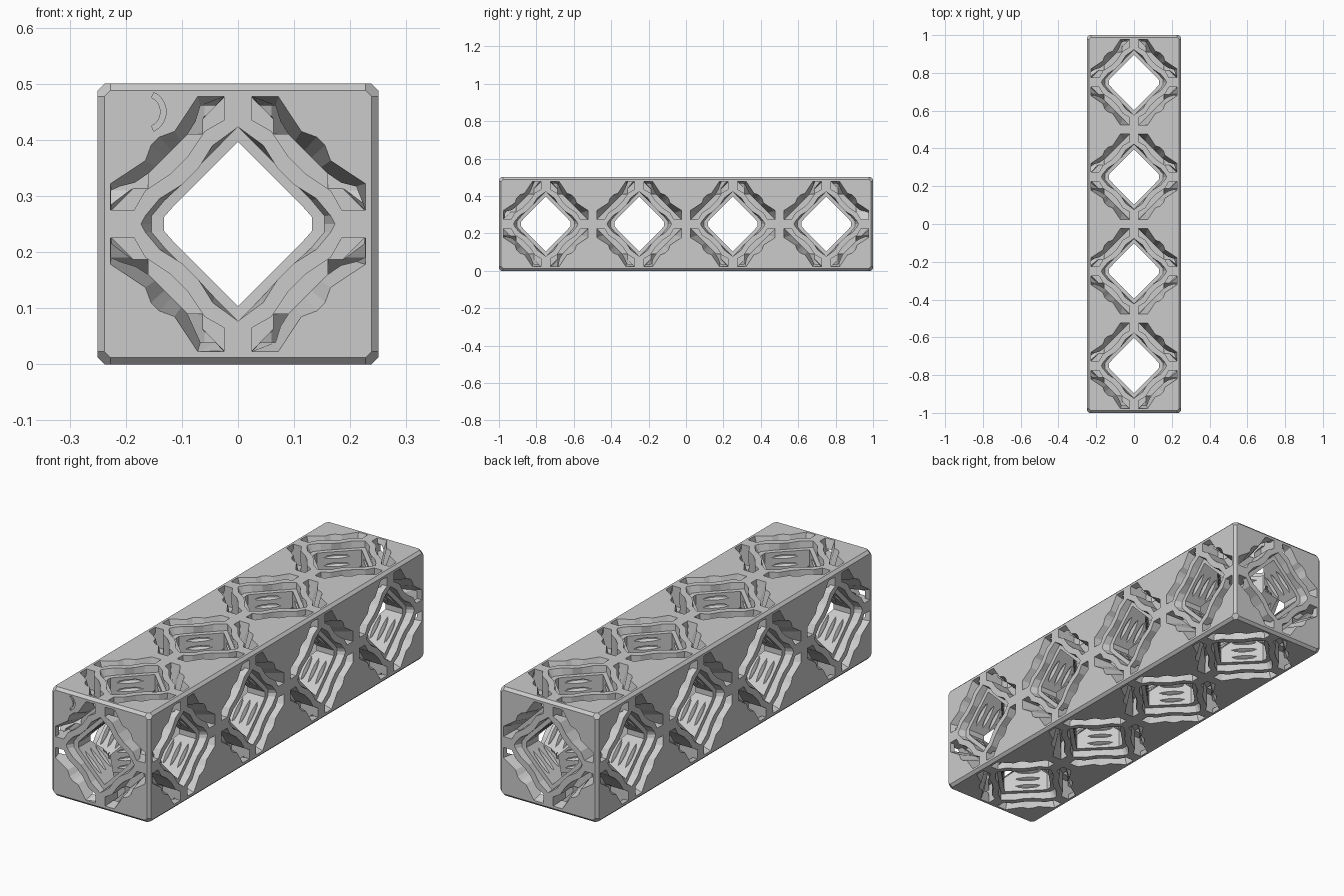
import bpy, bmesh, math
from mathutils import Vector

if "Cube" in bpy.data.objects:
    bpy.data.objects.remove(bpy.data.objects["Cube"], do_unlink=True)

HALF = 0.25
CELLS = [-0.75, -0.25, 0.25, 0.75]

grey = bpy.data.materials.new("plain grey")
grey.use_nodes = True
grey.diffuse_color = (0.6, 0.6, 0.6, 1)
grey.node_tree.nodes["Principled BSDF"].inputs["Base Color"].default_value = (0.6, 0.6, 0.6, 1)

# Quarter outlines: wavy hole mouth, and the two edges of the wavy slot
MOUTH = [(0, .173), (.045, .14), (.07, .1), (.1, .07), (.14, .045), (.165, .015)]
SLOT_OUT = [(.025, .227), (.072, .227), (.113, .165), (.14, .155),
            (.155, .14), (.165, .113), (.227, .072), (.227, .025)]
SLOT_IN = [(.185, .025), (.165, .06), (.12, .09), (.09, .12), (.06, .165), (.025, .185)]


def place(axis, u, v, w, cy=0):
    """Turn hole coordinates (u, v across, w along) into model space."""
    if axis == "y":
        return Vector((u, w + cy, v))
    if axis == "x":
        return Vector((w, u + cy, v))
    return Vector((u, v + cy, w))


def loft(bm, sections):
    """Closed solid through equal-length rings of points."""
    rings = [[bm.verts.new(p) for p in s] for s in sections]
    n = len(rings[0])
    for a, b in zip(rings, rings[1:]):
        for i in range(n):
            j = (i + 1) % n
            bm.faces.new((a[i], a[j], b[j], b[i]))
    bm.faces.new(rings[0][::-1])
    bm.faces.new(rings[-1])


def full_outline():
    """Mirror the quarter mouth outline into a closed loop."""
    right = MOUTH + [(.173, 0)] + [(u, -v) for u, v in reversed(MOUTH)]
    left = [(-u, v) for u, v in reversed(right[1:-1])]
    return right + left


def diamond(points, size, side):
    """Pull an outline on to a diamond with blunted sides."""
    out = []
    for u, v in points:
        s = size / (abs(u) + abs(v))
        out.append((max(-side, min(side, u * s)), v * s))
    return out


def hole(bm, axis, cy, reach):
    """Through hole with a wavy mouth and a small ledge at both ends."""
    mouth = full_outline()
    ledge = diamond(mouth, .173, .154)
    bore = diamond(mouth, .147, .132)
    half = [(mouth, reach + .02), (mouth, reach), (ledge, reach - .03), (bore, reach - .031)]
    stack = half + [(shape, -w) for shape, w in reversed(half)]
    loft(bm, [[place(axis, u, v, w, cy) for u, v in shape] for shape, w in stack])


def thread(bm, axis, cy):
    """Shallow round grooves that bite into the flat walls of a hole."""
    for d in (.085, .122, .159, .196):
        for w in (-d, d):
            stack = [(.1, -.011), (.119, -.002), (.119, .002), (.1, .011)]
            loft(bm, [[place(axis, r * math.cos(math.tau * i / 32),
                             r * math.sin(math.tau * i / 32), w + t, cy)
                       for i in range(32)] for r, t in stack])


def slots(bm, axis, cy, side):
    """Four tapering wavy slots around one hole mouth."""
    face = SLOT_OUT + SLOT_IN
    floor = []
    for u, v in face:
        s = min(1, .25 / (u + v))
        floor.append((u * s, v * s))
    stack = [(face, HALF + .02), (face, HALF), (floor, HALF - .09)]
    for su in (-1, 1):
        for sv in (-1, 1):
            loft(bm, [[place(axis, su * u, sv * v, side * w, cy) for u, v in shape]
                      for shape, w in stack])


def make_object(name, bm):
    bmesh.ops.recalc_face_normals(bm, faces=bm.faces)
    mesh = bpy.data.meshes.new(name)
    bm.to_mesh(mesh)
    bm.free()
    mesh.materials.append(grey)
    obj = bpy.data.objects.new(name, mesh)
    bpy.context.collection.objects.link(obj)
    return obj


# Block with chamfered edges and clipped corners
bm = bmesh.new()
bmesh.ops.create_cube(bm, size=1)
for v in bm.verts:
    v.co = Vector((v.co.x * .5, v.co.y * 2, v.co.z * .5))
bmesh.ops.bevel(bm, geom=bm.edges[:], offset=.012, offset_type='OFFSET',
                segments=1, affect='EDGES')
for sx in (-1, 1):
    for sy in (-1, 1):
        for sz in (-1, 1):
            corner = Vector((sx * HALF, sy, sz * HALF))
            normal = Vector((sx, sy, sz))
            cut = bmesh.ops.bisect_plane(bm, geom=bm.verts[:] + bm.edges[:] + bm.faces[:],
                                         plane_co=corner - normal * .0115,
                                         plane_no=normal, clear_outer=True)
            rim = [e for e in bm.edges if e.is_boundary]
            if rim:
                bmesh.ops.holes_fill(bm, edges=rim, sides=0)
beam = make_object("beam", bm)

# Cutters, one group per direction so that no group overlaps itself
cutters = []
for axis in "xyz":
    bm = bmesh.new()
    if axis == "y":
        hole(bm, axis, 0, 1)
    else:
        for cy in CELLS:
            hole(bm, axis, cy, HALF)
    cutters.append(make_object("hole_cutter_" + axis, bm))
for axis in "xyz":
    bm = bmesh.new()
    for cy in CELLS:
        thread(bm, axis, cy)
    cutters.append(make_object("thread_cutter_" + axis, bm))
for axis in "xyz":
    bm = bmesh.new()
    for cy in CELLS:
        for side in (-1, 1):
            if axis != "y" or cy * side == .75:
                slots(bm, axis, cy, side)
    cutters.append(make_object("slot_cutter_" + axis, bm))

# Small engraved arc on the front end
bm = bmesh.new()
arc = [math.radians(-65 + 13 * i) for i in range(11)]
outline = [(.038, a) for a in arc] + [(.028, a) for a in reversed(arc)]
loft(bm, [[Vector((-.166 + r * math.cos(a), y, .2 + r * math.sin(a))) for r, a in outline]
          for y in (-1.01, -.994)])
cutters.append(make_object("arc_cutter", bm))

# Cut everything from the block, then keep only the result
for cutter in cutters:
    mod = beam.modifiers.new(cutter.name, 'BOOLEAN')
    mod.operation = 'DIFFERENCE'
    mod.solver = 'EXACT'
    mod.object = cutter
    cutter.hide_render = True
bpy.context.view_layer.update()
graph = bpy.context.evaluated_depsgraph_get()
result = bpy.data.meshes.new_from_object(beam.evaluated_get(graph))
beam.modifiers.clear()
beam.data = result
for cutter in cutters:
    bpy.data.objects.remove(cutter, do_unlink=True)

# Stand the beam on the ground
beam.location.z = HALF
